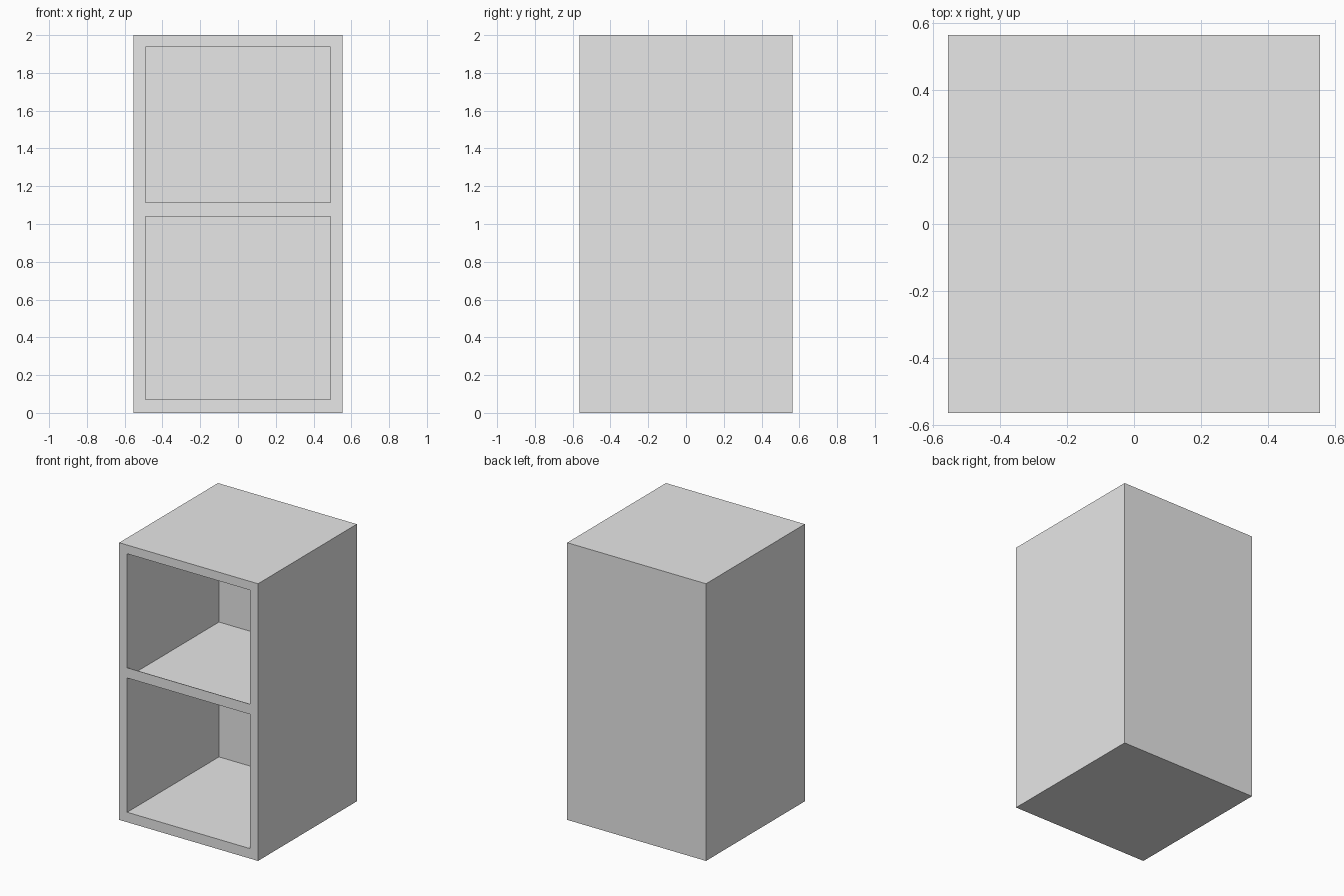
import bpy
import bmesh
from mathutils import Matrix, Vector

cube = bpy.data.objects.get("Cube")
if cube:
    bpy.data.objects.remove(cube, do_unlink=True)

# Overall size and the cavity inside the carcass
HALF_X, HALF_Y, HEIGHT = 0.554, 0.563, 2.0
INNER_X, INNER_BACK = 0.49, 0.483
FLOOR, CEILING = 0.072, 1.937
RAIL_LOW, RAIL_HIGH = 1.041, 1.114
SHEET = 0.004

grey = bpy.data.materials.new("light_grey")
grey.use_nodes = True
colour = (0.8, 0.8, 0.8, 1)
grey.diffuse_color = colour
grey.node_tree.nodes["Principled BSDF"].inputs["Base Color"].default_value = colour


def box(bm, low, high):
    low, high = Vector(low), Vector(high)
    place = Matrix.Translation((low + high) / 2) @ Matrix.Diagonal((*(high - low), 1))
    bmesh.ops.create_cube(bm, size=1, matrix=place)


def finish(bm, name):
    bmesh.ops.recalc_face_normals(bm, faces=bm.faces)
    mesh = bpy.data.meshes.new(name)
    bm.to_mesh(mesh)
    bm.free()
    mesh.materials.append(grey)
    obj = bpy.data.objects.new(name, mesh)
    bpy.context.collection.objects.link(obj)
    return obj


# Carcass: one block with its front inset to a frame and pushed back
bm = bmesh.new()
box(bm, (-HALF_X, -HALF_Y, 0), (HALF_X, HALF_Y, HEIGHT))
bm.normal_update()
front = min(bm.faces, key=lambda f: f.calc_center_median().y)
bmesh.ops.inset_individual(bm, faces=[front], thickness=HALF_X - INNER_X)
for v in front.verts:
    v.co.x = INNER_X if v.co.x > 0 else -INNER_X
    v.co.z = CEILING if v.co.z > HEIGHT / 2 else FLOOR
back = bmesh.ops.extrude_discrete_faces(bm, faces=[front])["faces"][0]
for v in back.verts:
    v.co.y = INNER_BACK
finish(bm, "cabinet_carcass")

# Thin shelf, level with the bottom of the rail
bm = bmesh.new()
box(bm, (-INNER_X, -HALF_Y + SHEET, RAIL_LOW), (INNER_X, INNER_BACK, RAIL_LOW + SHEET))
finish(bm, "middle_shelf")

# Thin rail closing the front edge of the shelf
bm = bmesh.new()
box(bm, (-INNER_X, -HALF_Y, RAIL_LOW), (INNER_X, -HALF_Y + SHEET, RAIL_HIGH))
finish(bm, "front_rail")
